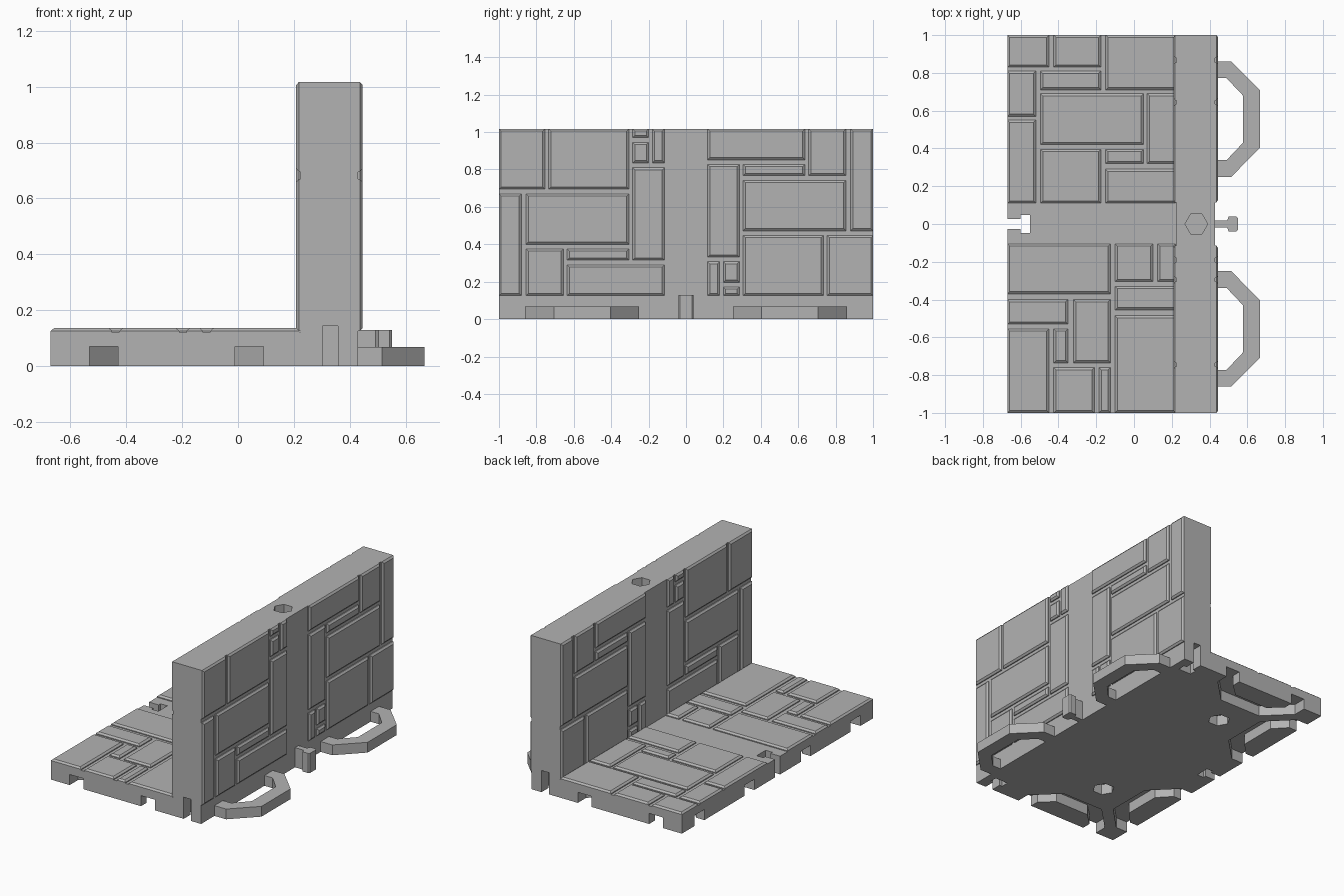
import bpy
import bmesh
import math

default_cube = bpy.data.objects.get("Cube")
if default_cube:
    bpy.data.objects.remove(default_cube, do_unlink=True)

stone_grey = bpy.data.materials.new("stone_grey")
stone_grey.use_nodes = True
grey = (0.45, 0.45, 0.45, 1)
stone_grey.diffuse_color = grey
stone_grey.node_tree.nodes["Principled BSDF"].inputs["Base Color"].default_value = grey

# Main dimensions
EDGE, BACK, WALL, END = -0.67, 0.43, 0.224, 1.0
FLOOR, TOP, CLIP_HEIGHT = 0.12, 1.017, 0.07
SLAB_MIDDLE, WALL_MIDDLE, CLIP_OFFSET = -0.22, 0.33, 0.555


def finish(name, bm):
    """Turn a bmesh into a flat-shaded grey object."""
    bmesh.ops.recalc_face_normals(bm, faces=bm.faces[:])
    mesh = bpy.data.meshes.new(name)
    bm.to_mesh(mesh)
    bm.free()
    mesh.materials.append(stone_grey)
    obj = bpy.data.objects.new(name, mesh)
    bpy.context.scene.collection.objects.link(obj)
    return obj


def prism(name, outline, low, high, along_y=False):
    """Extrude an outline along z, or an (x, z) outline along y."""
    bm = bmesh.new()
    if along_y:
        verts = [bm.verts.new((x, low, z)) for x, z in outline]
        offset = (0, high - low, 0)
    else:
        verts = [bm.verts.new((x, y, low)) for x, y in outline]
        offset = (0, 0, high - low)
    face = bm.faces.new(verts)
    result = bmesh.ops.extrude_face_region(bm, geom=[face], use_keep_orig=True)
    moved = [item for item in result["geom"] if isinstance(item, bmesh.types.BMVert)]
    bmesh.ops.translate(bm, verts=moved, vec=offset)
    return finish(name, bm)


def symmetric(half):
    """Complete a half outline by mirroring it across its own axis."""
    return half + [(-u, v) for u, v in reversed(half)]


def oriented(outline, origin, direction):
    """Place an outline so that its v axis points along direction."""
    (ox, oy), (dx, dy) = origin, direction
    return [(ox + v * dx - u * dy, oy + v * dy + u * dx) for u, v in outline]


def clip_outline(gap, start):
    outer, inner = 0.305 + gap, 0.217 - gap
    return symmetric([(inner, start), (outer, start), (outer, 0.085),
                      (0.152, 0.237 + gap), (-0.152, 0.237 + gap),
                      (-outer, 0.085), (-outer, start), (-inner, start),
                      (-inner, 0.06), (-0.125, 0.147 - gap)])[:10] + [
                          (0.125, 0.147 - gap), (inner, 0.06)]


def key_outline(neck, head, shoulder, start):
    return symmetric([(neck, start), (neck, shoulder), (head, shoulder), (head, 0.12)])


def hexagon(cx, cy, radius):
    angles = [math.tau * i / 6 for i in range(6)]
    return [(cx + radius * math.cos(a), cy + radius * math.sin(a)) for a in angles]


def carve(target, cutters):
    """Subtract every cutter, then remove it."""
    bpy.context.view_layer.objects.active = target
    for cutter in cutters:
        cutter.hide_render = True
        modifier = target.modifiers.new("carve", "BOOLEAN")
        modifier.operation = "DIFFERENCE"
        modifier.solver = "EXACT"
        modifier.object = cutter
        bpy.ops.object.modifier_apply(modifier=modifier.name)
        bpy.data.objects.remove(cutter, do_unlink=True)


def stones(name, rectangles, place):
    """Chamfered blocks; rectangles are in hundredths, place maps (a, b, height)."""
    bm = bmesh.new()
    for a0, a1, b0, b1 in rectangles:
        a0, a1, b0, b1 = (value / 100 for value in (a0, a1, b0, b1))
        rings = []
        for inset, height in ((0, -0.002), (0, 0.006), (0.012, 0.016)):
            corners = ((a0 + inset, b0 + inset), (a1 - inset, b0 + inset),
                       (a1 - inset, b1 - inset), (a0 + inset, b1 - inset))
            rings.append([bm.verts.new(place(a, b, height)) for a, b in corners])
        for lower, upper in zip(rings, rings[1:]):
            for i in range(4):
                j = (i + 1) % 4
                bm.faces.new((lower[i], lower[j], upper[j], upper[i]))
        bm.faces.new(rings[0])
        bm.faces.new(rings[-1])
    return finish(name, bm)


# L-shaped floor and wall core
core = prism("floor_and_wall_core",
             [(EDGE, 0), (BACK, 0), (BACK, TOP), (WALL, TOP), (WALL, FLOOR), (EDGE, FLOOR)],
             -END, END, along_y=True)

# Clip channels, key slots and pockets
cutters = []
slot = key_outline(0.027, 0.047, 0.07, -0.05)
channel = clip_outline(0.007, -0.05)
for side in (-1, 1):
    edge_clip = oriented(channel, (EDGE, side * CLIP_OFFSET), (1, 0))
    end_clip = oriented(channel, (SLAB_MIDDLE, side * END), (0, -side))
    end_slot = oriented(slot, (WALL_MIDDLE, side * END), (0, -side))
    pocket = hexagon(SLAB_MIDDLE, side * CLIP_OFFSET, 0.068)
    cutters += [prism("edge_channel", edge_clip, -0.1, CLIP_HEIGHT),
                prism("end_channel", end_clip, -0.1, CLIP_HEIGHT),
                prism("end_slot", end_slot, -0.1, 0.143),
                prism("floor_pocket", pocket, -0.1, CLIP_HEIGHT)]
cutters.append(prism("edge_slot", oriented(slot, (EDGE, 0), (1, 0)), -0.1, 0.3))
cutters.append(prism("top_pocket", hexagon(WALL_MIDDLE, 0, 0.06), TOP - 0.1, TOP + 0.1))
carve(core, cutters)

# Protruding clips and key
for label, side in (("right", -1), ("left", 1)):
    hook = oriented(clip_outline(0, -0.01), (BACK, side * CLIP_OFFSET), (1, 0))
    prism(label + "_clip", hook, 0, CLIP_HEIGHT - 0.002)
key = symmetric([(0.018, -0.01), (0.018, 0.062), (0.04, 0.072), (0.04, 0.112), (0.032, 0.12)])
prism("key", oriented(key, (BACK, 0), (1, 0)), 0, 0.13)

# Floor paving
floor_rear = [
    (-67, -45, 83, 100), (-42.5, -17.5, 83, 100), (-15, 22, 71, 100),
    (-67, -52, 57, 81), (-49.5, -17.5, 71, 81), (-49.5, 5, 42, 69),
    (7, 22, 32, 69), (-67, -52, 11, 55), (-49.5, -17.5, 11, 39.5),
    (-15, 5, 32, 39.5), (-15, 22, 11, 29)]
floor_front = [
    (-67, -12.5, -37, -10.5), (-10, 10, -30.5, -10.5), (12.5, 22, -30.5, -10.5),
    (-10, 22, -45.5, -33), (-67, -35, -53, -40), (-32, -12.5, -73.5, -40),
    (-10, 22, -100, -48.5), (-67, -45, -100, -55.5), (-42.5, -35, -73.5, -55.5),
    (-42.5, -21, -100, -76), (-18.5, -12.5, -100, -76)]
stones("floor_stones", floor_rear + floor_front, lambda a, b, h: (a, b, FLOOR + h))

# Wall masonry: one half, and the same half turned upside down
wall_half = [
    (-100, -75.5, 69.5, 101.7), (-73.5, -30.5, 69.5, 101.7), (-28.5, -20, 97, 101.7),
    (-18, -11.5, 83.5, 101.7), (-28.5, -20, 83.5, 94.5), (-100, -88, 12.5, 67),
    (-85.5, -30.5, 40, 67), (-28.5, -11.5, 31.5, 81), (-85.5, -65.5, 12.5, 37.5),
    (-63.5, -30.5, 31.5, 37.5), (-63.5, -11.5, 12.5, 29)]
turn = 12.5 + 100 * TOP
wall_all = wall_half + [(-a1, -a0, turn - b1, turn - b0) for a0, a1, b0, b1 in wall_half]
stones("outer_wall_stones", wall_all, lambda a, b, h: (BACK + h, a, b))
stones("inner_wall_stones", wall_all, lambda a, b, h: (WALL - h, a, b))
